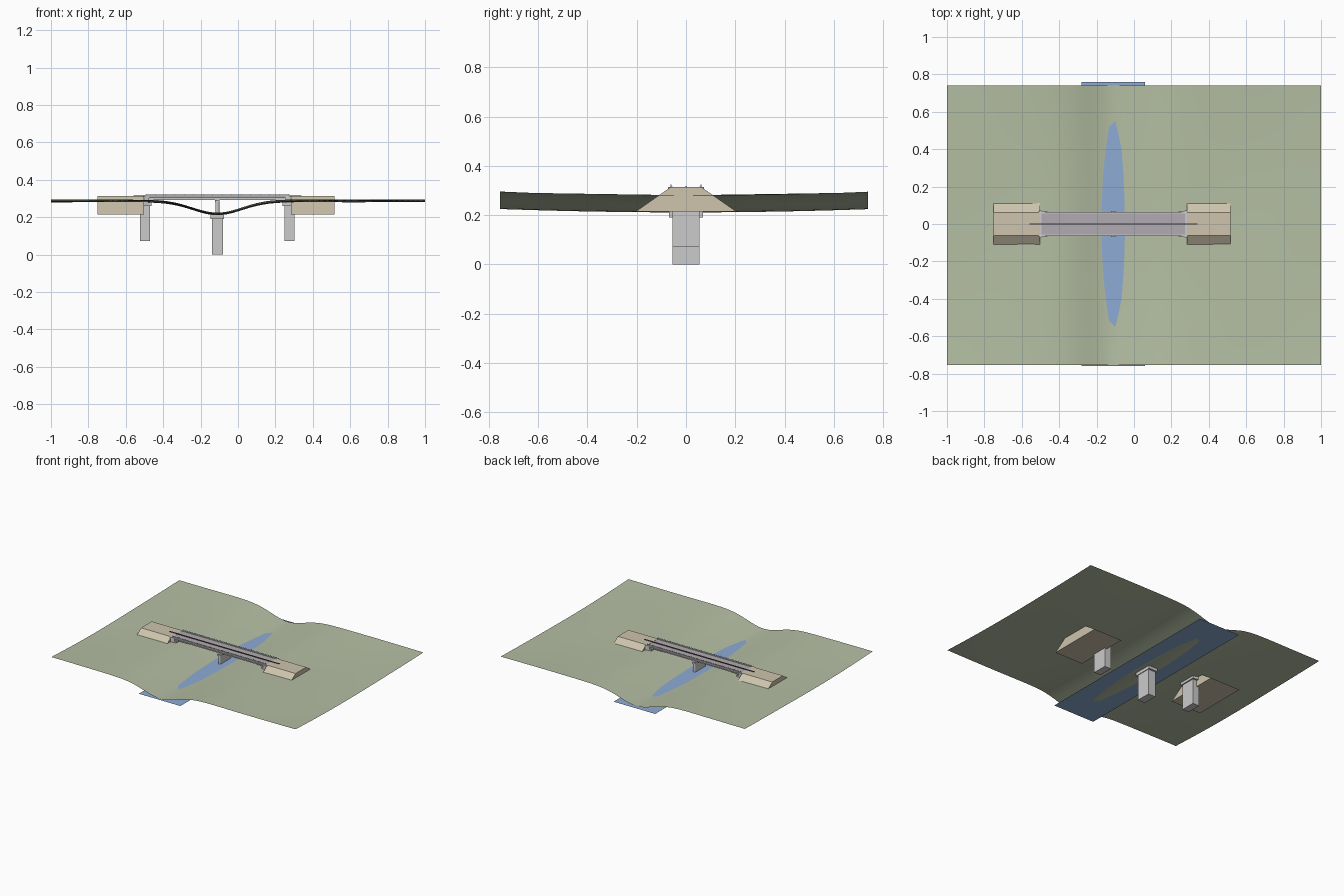
import bpy, bmesh, math

if "Cube" in bpy.data.objects:
    bpy.data.objects.remove(bpy.data.objects["Cube"])


def material(name, r, g, b):
    m = bpy.data.materials.new(name)
    m.diffuse_color = (r, g, b, 1)
    m.use_nodes = True
    m.node_tree.nodes["Principled BSDF"].inputs["Base Color"].default_value = m.diffuse_color
    return m


GRASS = material("grass", 0.46, 0.52, 0.37)
WATER = material("water", 0.27, 0.41, 0.66)
EARTH = material("earth", 0.62, 0.55, 0.42)
ROAD = material("road", 0.44, 0.41, 0.44)
DARK = material("dark_paint", 0.05, 0.03, 0.03)


def finish(name, bm, mat=None):
    bmesh.ops.recalc_face_normals(bm, faces=bm.faces)
    mesh = bpy.data.meshes.new(name)
    bm.to_mesh(mesh)
    bm.free()
    ob = bpy.data.objects.new(name, mesh)
    bpy.context.collection.objects.link(ob)
    if mat:
        mesh.materials.append(mat)
    return ob


def add_box(bm, x0, x1, y0, y1, z0, z1):
    vs = bmesh.ops.create_cube(bm, size=1)["verts"]
    for v in vs:
        v.co.x = x0 if v.co.x < 0 else x1
        v.co.y = y0 if v.co.y < 0 else y1
        v.co.z = z0 if v.co.z < 0 else z1


def boxes(name, dims, mat=None):
    bm = bmesh.new()
    for d in dims:
        add_box(bm, *d)
    return finish(name, bm, mat)


def prism(name, outline, low, high, axis, mat=None):
    """Extrude an outline along x or z."""
    place = (lambda a, b, t: (t, a, b)) if axis == "x" else (lambda a, b, t: (a, b, t))
    bm = bmesh.new()
    face = bm.faces.new([bm.verts.new(place(a, b, low)) for a, b in outline])
    new = bmesh.ops.extrude_face_region(bm, geom=[face])["geom"]
    for v in new:
        if isinstance(v, bmesh.types.BMVert):
            setattr(v.co, axis, high)
    # keep the starting cap so the solid is closed
    if not face.is_valid:
        bmesh.ops.holes_fill(bm, edges=bm.edges)
    return finish(name, bm, mat)


# Ground sheet with a river valley
def ground_height(x, y):
    valley = 0.068 * math.exp(-0.5 * ((x + 0.11) / 0.132) ** 2)
    ripple = 0.002 * math.sin(6 * x + 1) * math.sin(5 * y)
    fade = 1 - math.exp(-((x + 0.11) / 0.2) ** 2)
    return 0.279 + 0.024 * y * y - valley + ripple * fade + 0.002 * fade


bm = bmesh.new()
bmesh.ops.create_grid(bm, x_segments=60, y_segments=44, size=1)
for v in bm.verts:
    x, y = v.co.x, -0.0075 + v.co.y * 0.7475
    v.co = (x, y, ground_height(x, y))
ground = finish("ground", bm, GRASS)
for p in ground.data.polygons:
    p.use_smooth = True
if ground.data.polygons[0].normal.z < 0:
    ground.data.flip_normals()

# River surface
bm = bmesh.new()
bmesh.ops.create_grid(bm, x_segments=1, y_segments=1, size=1)
for v in bm.verts:
    v.co = (-0.11 + 0.17 * v.co.x, 0.76 * v.co.y, 0.2185)
river = finish("river", bm, WATER)
if river.data.polygons[0].normal.z < 0:
    river.data.flip_normals()

# Approach embankments
slope = [(-0.205, 0.214), (0.205, 0.214), (0.062, 0.314), (-0.062, 0.314)]
prism("left_embankment", slope, -0.75, -0.503, "x", EARTH)
prism("right_embankment", slope, 0.283, 0.515, "x", EARTH)

# Deck slab, girders and kerbs
X0, X1 = -0.495, 0.275
boxes("deck", [(X0, X1, -0.063, 0.063, 0.304, 0.313)], ROAD)
boxes("girders", [(X0 + 0.01, X1 - 0.01, y - 0.006, y + 0.006, 0.291, 0.304)
                  for y in (-0.045, -0.015, 0.015, 0.045)])
boxes("kerbs", [(X0, X1, min(s * 0.055, s * 0.063), max(s * 0.055, s * 0.063), 0.313, 0.316)
                for s in (-1, 1)])

# Road centre line
boxes("centre_line", [(-0.56, 0.34, -0.004, 0.004, 0.313, 0.317)], DARK)

# Railings: posts and rails on both edges
rails = []
for s in (-1, 1):
    y = s * 0.061
    rails.append((X0, X1, y - 0.001, y + 0.001, 0.319, 0.321))
    n = 15
    for i in range(n + 1):
        x = X0 + 0.004 + (X1 - X0 - 0.008) * i / n
        rails.append((x - 0.0015, x + 0.0015, y - 0.0015, y + 0.0015, 0.312, 0.324))
boxes("railings", rails)

# Middle pier: footing, cap, and round-ended wall up to the deck
boxes("pier_footing", [(-0.14, -0.08, -0.055, 0.055, 0.0, 0.195)])
boxes("pier_cap", [(-0.147, -0.075, -0.069, 0.069, 0.191, 0.214)])
arc = [math.pi * i / 8 for i in range(9)]
wall = [(-0.11 + 0.011 * math.cos(a), 0.055 + 0.011 * math.sin(a)) for a in arc]
wall += [(-0.11 - 0.011 * math.cos(a), -0.055 - 0.011 * math.sin(a)) for a in arc]
prism("pier_wall", wall, 0.21, 0.283, "z")
boxes("pier_crosshead", [(-0.122, -0.098, -0.069, 0.069, 0.281, 0.291)])

# Abutments: deep footing, bearing seat, back wall and flared wing walls
for name, x, s in (("left", -0.4975, 1), ("right", 0.275, -1)):
    def span(a, b):
        return tuple(sorted((x + s * a, x + s * b)))
    boxes(name + "_footing", [span(-0.027, 0.027) + (-0.055, 0.055, 0.072, 0.262)])
    boxes(name + "_bearing_seat", [span(-0.008, 0.036) + (-0.066, 0.066, 0.26, 0.29)])
    boxes(name + "_back_wall", [span(-0.012, 0.003) + (-0.068, 0.068, 0.26, 0.314)])
    for side in (-1, 1):
        wing = [(x - s * 0.008, side * 0.060), (x - s * 0.008, side * 0.074),
                (x + s * 0.022, side * 0.066), (x + s * 0.022, side * 0.060)]
        prism(name + "_wing_wall", wing, 0.262, 0.314, "z")
